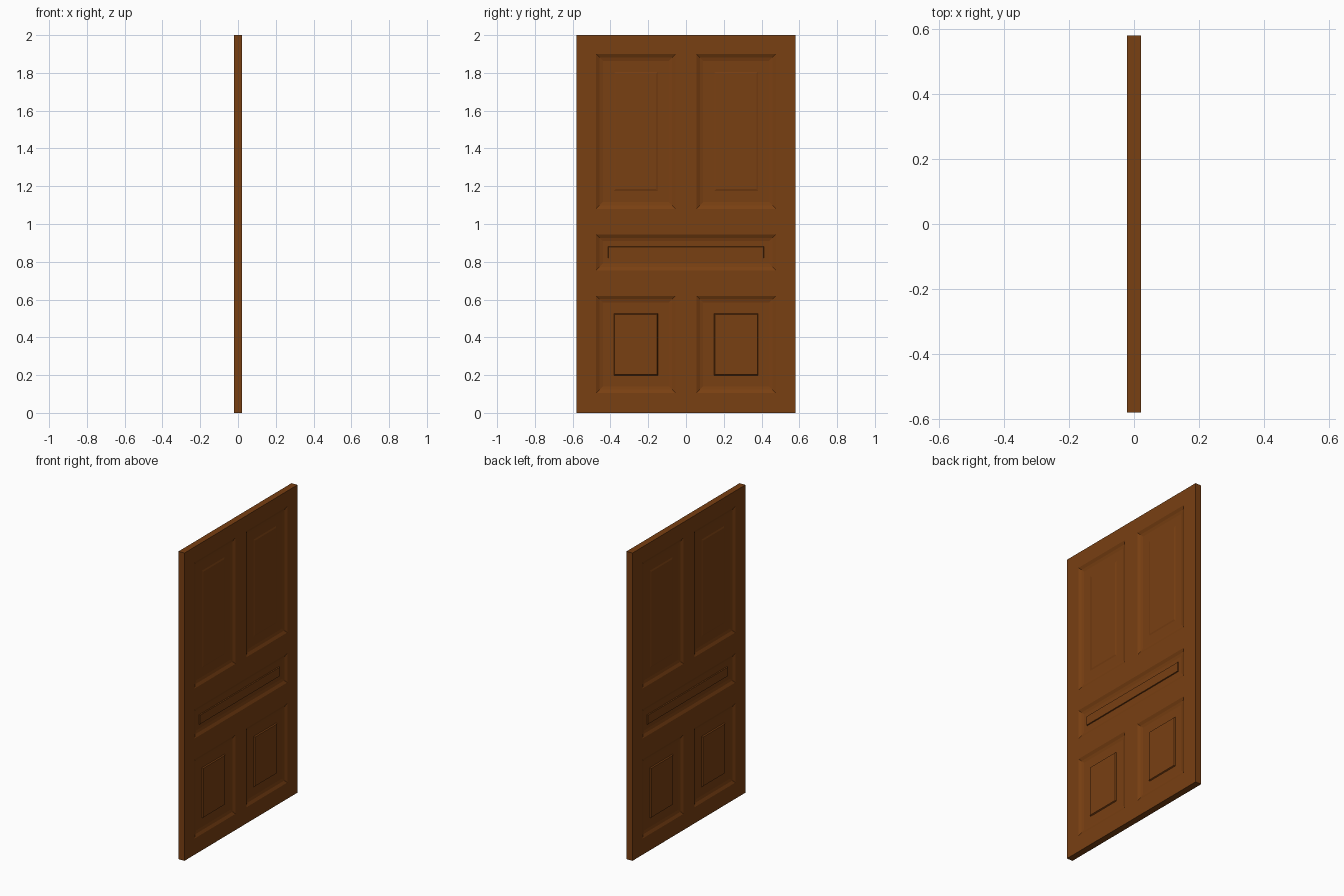
import bpy, bmesh

if "Cube" in bpy.data.objects:
    bpy.data.objects.remove(bpy.data.objects["Cube"])

T = 0.021                                            # half thickness
YS = [-0.58, -0.476, -0.055, 0.055, 0.476, 0.58]     # stile lines
ZS = [0, 0.105, 0.62, 0.755, 0.945, 1.08, 1.90, 2.0]  # rail lines

bm = bmesh.new()

# Gridded +x face of the door
v = [[bm.verts.new((T, y, z)) for y in YS] for z in ZS]
cell = {}
for r in range(len(ZS) - 1):
    for c in range(len(YS) - 1):
        cell[r, c] = bm.faces.new((v[r][c], v[r][c + 1], v[r + 1][c + 1], v[r + 1][c]))

# Edge strips back to the middle plane
border = [e for e in bm.edges if e.is_boundary]
ext = bmesh.ops.extrude_edge_only(bm, edges=border)["geom"]
for g in ext:
    if isinstance(g, bmesh.types.BMVert):
        g.co.x = 0
bm.normal_update()

# Wide middle panel made of three cells
wide = bmesh.ops.dissolve_faces(bm, faces=[cell[3, c] for c in (1, 2, 3)])["region"][0]


def panel(face, field, step_w, step_h):
    """Sunk moulding, flat field, then raised centre."""
    steps = [(0.018, -0.009), (0.018, -0.004), (field - 0.036, 0), (step_w, step_h)]
    for width, depth in steps:
        bmesh.ops.inset_individual(bm, faces=[face], thickness=width, depth=depth,
                                   use_even_offset=True)


panel(wide, 0.064, 0.002, 0.006)
for c in (1, 3):
    panel(cell[1, c], 0.094, 0.004, 0.007)
    panel(cell[5, c], 0.094, 0.010, 0.003)

bmesh.ops.recalc_face_normals(bm, faces=bm.faces)
if max(bm.faces, key=lambda f: f.calc_center_median().x).normal.x < 0:
    bmesh.ops.reverse_faces(bm, faces=bm.faces)

me = bpy.data.meshes.new("door")
bm.to_mesh(me)
bm.free()
door = bpy.data.objects.new("door", me)
bpy.context.collection.objects.link(door)

# Same panels on the other side
m = door.modifiers.new("Mirror", 'MIRROR')
m.use_axis = (True, False, False)
m.use_clip = True

wood = bpy.data.materials.new("brown_wood")
wood.diffuse_color = (0.19, 0.05, 0.006, 1)
wood.use_nodes = True
wood.node_tree.nodes["Principled BSDF"].inputs["Base Color"].default_value = wood.diffuse_color
me.materials.append(wood)
